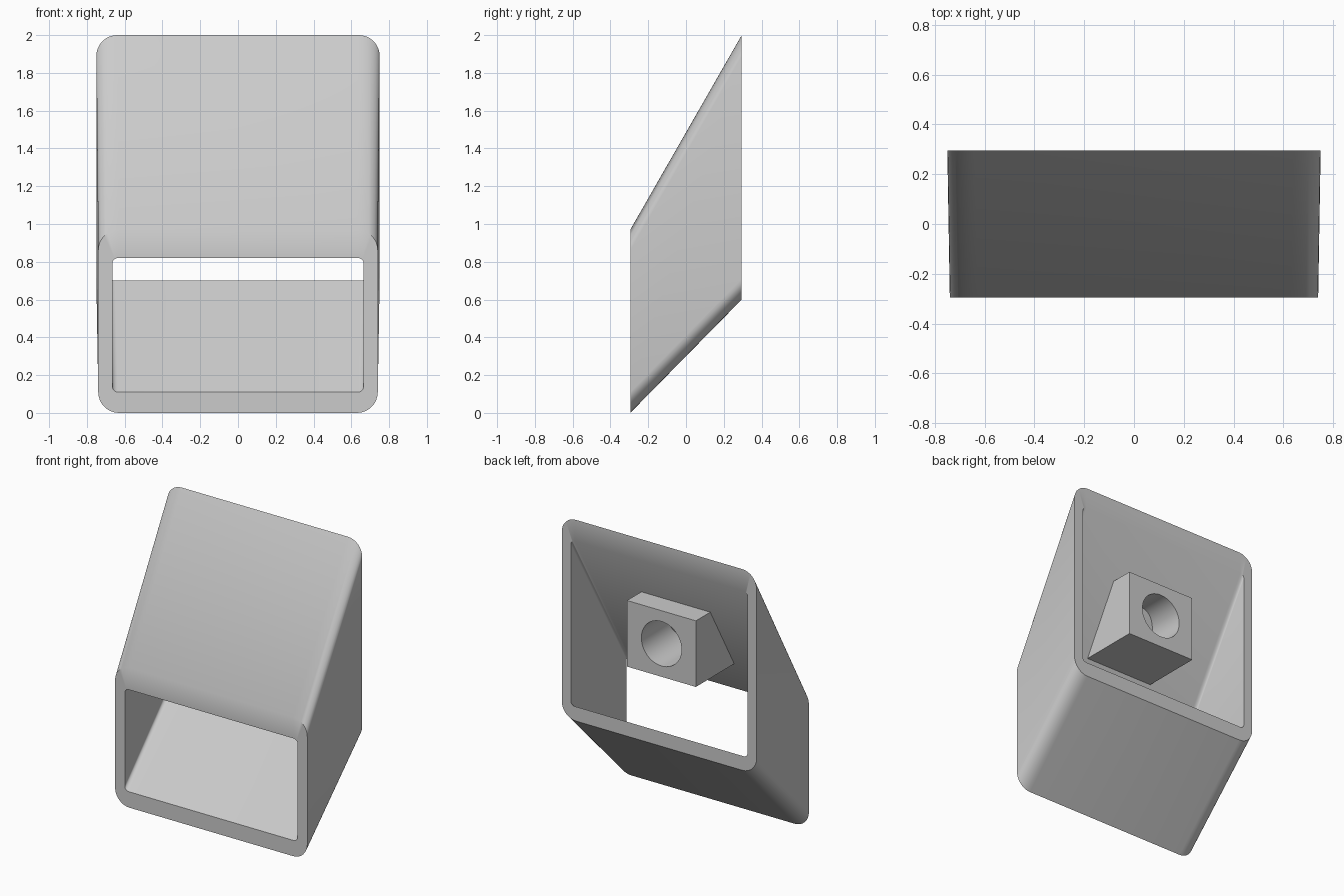
import bpy
import bmesh
from math import cos, sin, pi, radians

cube = bpy.data.objects.get("Cube")
if cube:
    bpy.data.objects.remove(cube, do_unlink=True)

DEPTH = 0.295          # half depth of the sleeve
CORNER_STEPS = 8

grey = bpy.data.materials.new("plain_grey")
grey.use_nodes = True
colour = (0.6, 0.6, 0.6, 1)
grey.diffuse_color = colour
grey.node_tree.nodes["Principled BSDF"].inputs["Base Color"].default_value = colour


def finish(bm, name):
    bmesh.ops.recalc_face_normals(bm, faces=bm.faces)
    mesh = bpy.data.meshes.new(name)
    bm.to_mesh(mesh)
    bm.free()
    obj = bpy.data.objects.new(name, mesh)
    bpy.context.collection.objects.link(obj)
    mesh.materials.append(grey)
    return obj


def activate(obj):
    bpy.ops.object.select_all(action='DESELECT')
    obj.select_set(True)
    bpy.context.view_layer.objects.active = obj


def rounded_loop(bm, half_width, bottom, top, radius, y):
    """Rounded rectangle of vertices standing in the plane at y."""
    corners = [(1, top - radius), (-1, top - radius),
               (-1, bottom + radius), (1, bottom + radius)]
    loop = []
    for i, (side, z) in enumerate(corners):
        for step in range(CORNER_STEPS + 1):
            a = (i + step / CORNER_STEPS) * pi / 2
            x = side * (half_width - radius) + radius * cos(a)
            loop.append(bm.verts.new((x, y, z + radius * sin(a))))
    return loop


def bridge(bm, a, b):
    n = len(a)
    for i in range(n):
        j = (i + 1) % n
        bm.faces.new((a[i], a[j], b[j], b[i]))


# Slanted hollow sleeve, lofted from front to back
bm = bmesh.new()
loops = [
    rounded_loop(bm, 0.74, 0.0, 0.97, 0.11, -DEPTH),
    rounded_loop(bm, 0.75, 0.6, 2.0, 0.11, DEPTH),
    rounded_loop(bm, 0.68, 0.70, 1.85, 0.03, DEPTH),
    rounded_loop(bm, 0.665, 0.11, 0.82, 0.03, -DEPTH),
]
for i in range(4):
    bridge(bm, loops[i], loops[(i + 1) % 4])
sleeve = finish(bm, "sleeve")
activate(sleeve)
bpy.ops.object.shade_smooth_by_angle(angle=radians(35))


# Mounting block under the sloping ceiling
def ceiling_y(z):
    return -DEPTH + (z - 0.82) / (1.85 - 0.82) * 2 * DEPTH


low, high, back = 1.07, 1.53, 0.27
bm = bmesh.new()
profile = [(back, low), (back, high), (ceiling_y(high), high), (ceiling_y(low), low)]
face = bm.faces.new([bm.verts.new((-0.265, y, z)) for y, z in profile])
side = bmesh.ops.extrude_face_region(bm, geom=[face])
bmesh.ops.translate(bm, vec=(0.53, 0, 0),
                    verts=[v for v in side["geom"] if isinstance(v, bmesh.types.BMVert)])
block = finish(bm, "mounting_block")

# Round hole bored through the block as far as the ceiling
bpy.ops.mesh.primitive_cylinder_add(vertices=48, radius=0.155, depth=1.2,
                                    location=(0, 0, (low + high) / 2),
                                    rotation=(pi / 2, 0, 0))
cutter = bpy.context.object
cutter.name = "hole_cutter"
cutter.hide_render = True
cutter.data.materials.append(grey)
bore = block.modifiers.new("bore", 'BOOLEAN')
bore.operation = 'DIFFERENCE'
bore.object = cutter
activate(block)
bpy.ops.object.modifier_apply(modifier=bore.name)
bpy.data.objects.remove(cutter, do_unlink=True)
bpy.ops.object.shade_smooth_by_angle(angle=radians(30))
